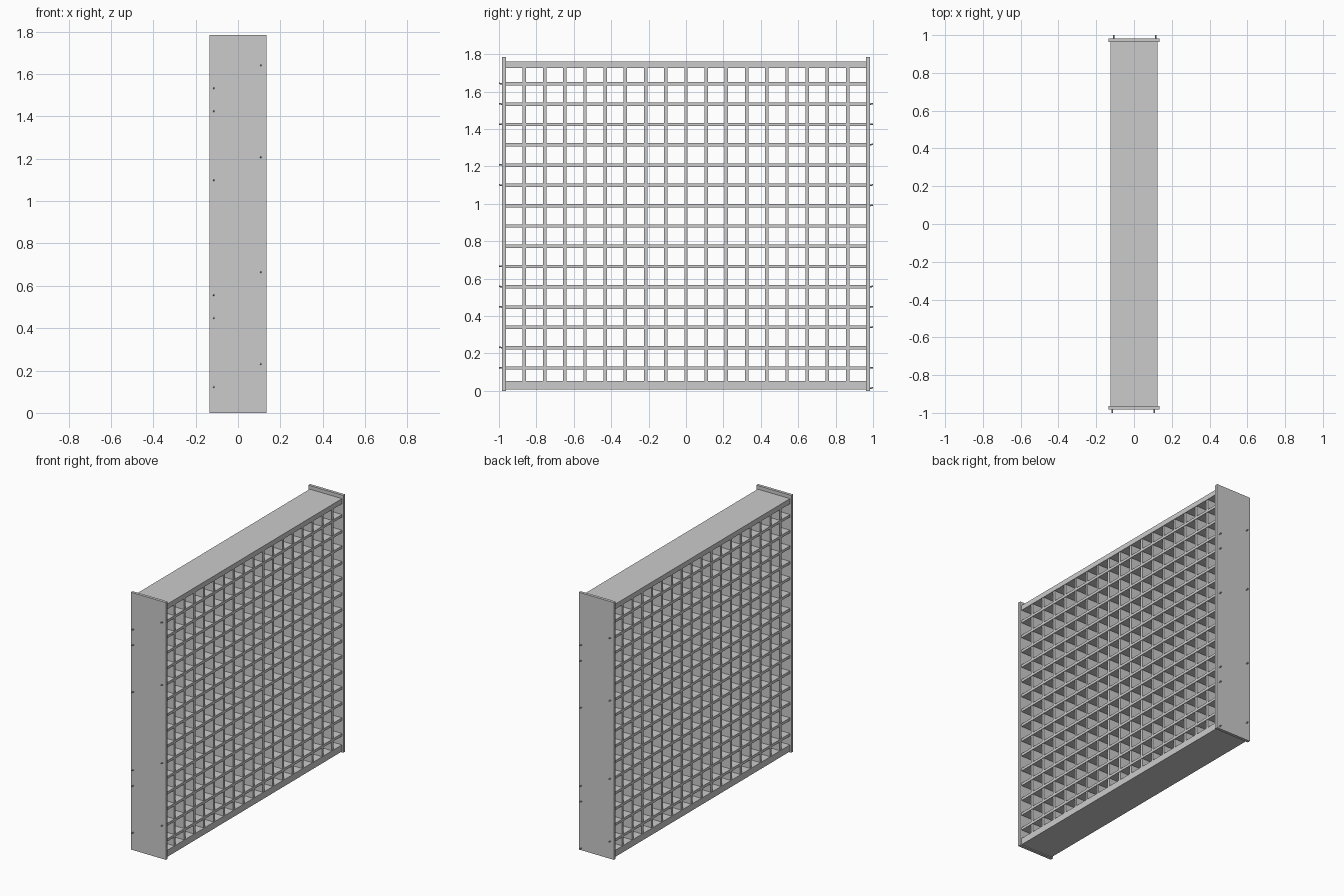
import bpy
from math import radians

cube = bpy.data.objects.get("Cube")
if cube:
    bpy.data.objects.remove(cube, do_unlink=True)

grey = bpy.data.materials.new("plain grey")
grey.use_nodes = True
colour = (0.6, 0.6, 0.6, 1)
grey.diffuse_color = colour
grey.node_tree.nodes["Principled BSDF"].inputs["Base Color"].default_value = colour

PITCH = 0.108        # spacing of the cells
PANEL_Y = 0.973      # centre of the side panels
FIRST_SHELF = 0.122


def box(name, x, y, z):
    """Box spanning the given (low, high) pairs."""
    spans = (x, y, z)
    bpy.ops.mesh.primitive_cube_add(size=1, location=[(a + b) / 2 for a, b in spans])
    ob = bpy.context.object
    ob.name = name
    ob.scale = [b - a for a, b in spans]
    bpy.ops.object.transform_apply(location=False, rotation=False, scale=True)
    ob.data.materials.append(grey)


def nail(name, x, y, z, side):
    """Thin nail sticking out of a side panel, leaning slightly."""
    bpy.ops.mesh.primitive_cylinder_add(
        vertices=8, radius=0.004, depth=0.04, location=(x, y, z),
        rotation=(radians(90 + 8 * side), 0, 0))
    ob = bpy.context.object
    ob.name = name
    ob.data.materials.append(grey)


# Side panels
for name, side in (("front", -1), ("back", 1)):
    y = side * PANEL_Y
    box(name + "_side_panel", (-0.135, 0.135), (y - 0.01, y + 0.01), (0, 1.785))

# Top and bottom boards
inner = (0.01 - PANEL_Y, PANEL_Y - 0.01)
depth = (-0.124, 0.124)
box("top_board", depth, inner, (1.725, 1.76))
box("bottom_board", depth, inner, (0.006, 0.052))

# Shelves
for i in range(15):
    z = FIRST_SHELF + i * (PITCH + 0.0005)
    box(f"shelf_{i + 1}", depth, inner, (z - 0.009, z + 0.009))

# Upright dividers, slightly set back behind the shelf edges
for i in range(-8, 9):
    y = i * PITCH
    box(f"divider_{i + 9}", (-0.12, 0.12), (y - 0.009, y + 0.009), (0.04, 1.73))

# Nails: same pattern on both panels, turned round and one row lower at the back
rows = [(-0.115, (0, 3, 4, 9, 12, 13)), (0.108, (1, 5, 10, 14))]
for side in (-1, 1):
    for x, shelves in rows:
        for i in shelves:
            row = i if side < 0 else i - 1
            z = FIRST_SHELF + row * (PITCH + 0.0005)
            nail("side_nail", -side * x, side * 0.98, z, side)
